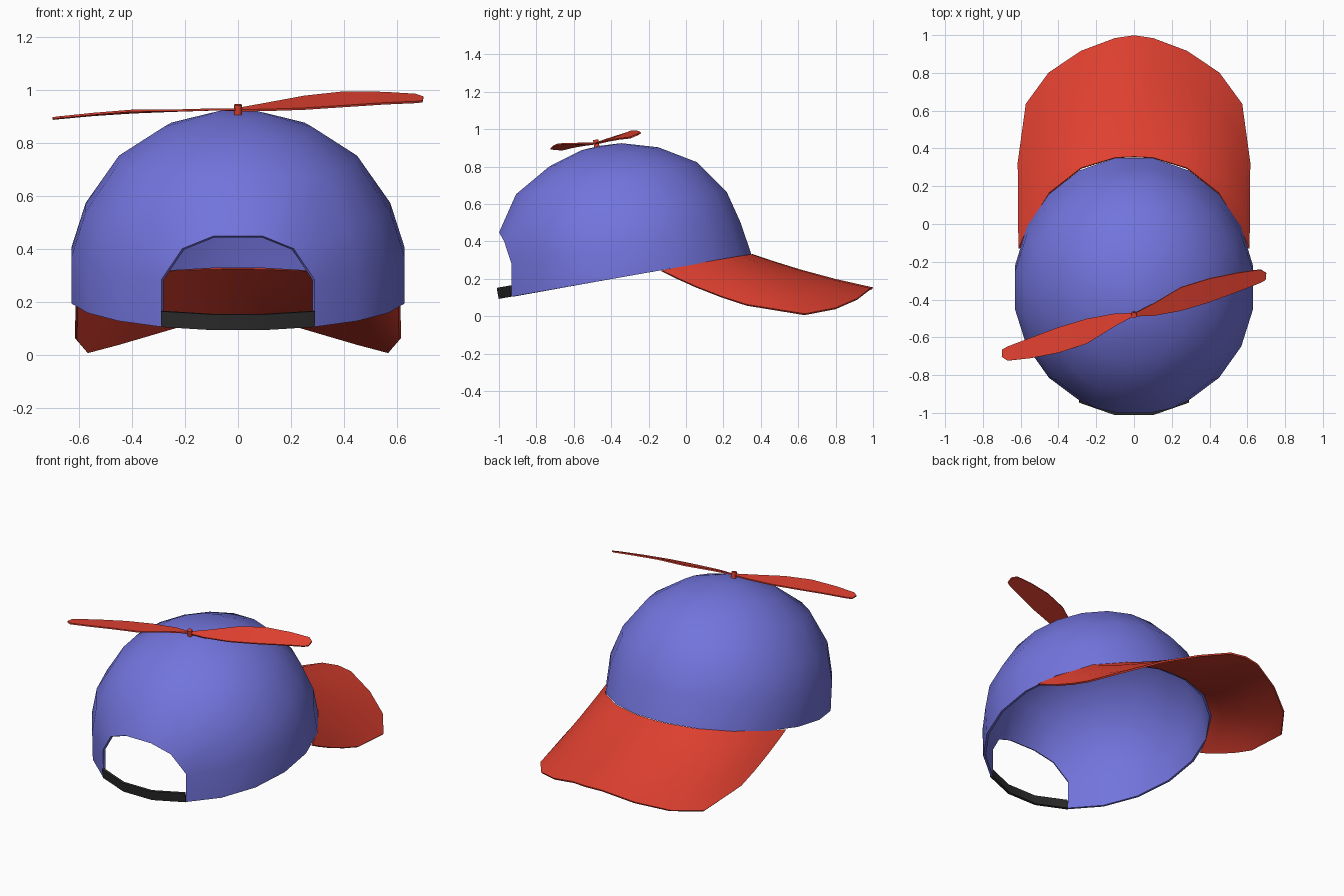
import bpy, math
from mathutils import Matrix, Vector

if "Cube" in bpy.data.objects:
    bpy.data.objects.remove(bpy.data.objects["Cube"])

# Cap frame: rim plane tipped 10 degrees, low at the opening side
TILT = Matrix.Translation((0, -0.31, 0.215)) @ Matrix.Rotation(math.radians(10), 4, 'X')


def material(name, rgb):
    m = bpy.data.materials.new(name)
    m.diffuse_color = (*rgb, 1)
    m.use_nodes = True
    m.node_tree.nodes["Principled BSDF"].inputs["Base Color"].default_value = m.diffuse_color
    return m


BLUE = material("blue_cloth", (0.17, 0.175, 0.72))
RED = material("red_plastic", (0.75, 0.052, 0.03))
DARK = material("dark_strap", (0.026, 0.026, 0.026))


def build(name, verts, faces, mat, thickness, offset, tilt=True):
    """Thin shell: mesh, optional tilt, solidify, smooth by angle."""
    me = bpy.data.meshes.new(name)
    me.from_pydata([(TILT @ Vector(v)) if tilt else v for v in verts], [], faces)
    me.materials.append(mat)
    ob = bpy.data.objects.new(name, me)
    bpy.context.collection.objects.link(ob)
    bpy.ops.object.select_all(action='DESELECT')
    ob.select_set(True)
    bpy.context.view_layer.objects.active = ob
    if thickness:
        s = ob.modifiers.new("shell", 'SOLIDIFY')
        s.thickness, s.offset = thickness, offset
        bpy.ops.object.modifier_apply(modifier=s.name)
    bpy.ops.object.shade_smooth_by_angle(angle=math.radians(40))
    return ob


def grid(rows):
    """Vertices and quads from equally long rows of points."""
    n = len(rows[0])
    faces = [(i * n + j, i * n + j + 1, (i + 1) * n + j + 1, (i + 1) * n + j)
             for i in range(len(rows) - 1) for j in range(n - 1)]
    return [p for r in rows for p in r], faces


# Crown: elliptical rings (height, x radius, y radius, y centre)
N = 20
RINGS = [(0, .637, .693, -.015), (.176, .637, .663, -.012), (.35, .582, .626, -.02),
         (.535, .455, .498, -.022), (.65, .283, .300, -.017), (.706, .10, .11, -.02)]


def ring_point(ring, j, grow=0.0):
    u, rx, ry, c = ring
    a = math.radians(-90 + 9 + 18 * j)
    return ((rx + grow) * math.cos(a), c + (ry + grow) * math.sin(a), u)


verts = [ring_point(r, j) for r in RINGS for j in range(N)]
faces = []
for i in range(len(RINGS) - 1):
    for j in range(N):
        if i < 2 and j in (N - 2, N - 1, 0):      # opening above the strap
            continue
        k = (j + 1) % N
        faces.append((i * N + j, i * N + k, (i + 1) * N + k, (i + 1) * N + j))
top = (len(RINGS) - 1) * N
verts.append((0, -.025, .712))
faces += [(top + j, top + (j + 1) % N, top + N) for j in range(N)]
# round the upper corners of the opening
verts[2 * N + 1] = (.21, -.62, .298)
verts[2 * N + N - 2] = (-.21, -.62, .298)
# drop the unused points inside the opening
used = sorted({v for f in faces for v in f})
remap = {v: i for i, v in enumerate(used)}
build("crown", [verts[v] for v in used],
      [[remap[v] for v in f] for f in faces], BLUE, .014, -1)

# Strap across the bottom of the opening
strap_ring = lambda h: [ring_point((h, *RINGS[0][1:]), j, .003) for j in (-2, -1, 0, 1)]
build("strap", *grid([strap_ring(0), strap_ring(.06)]), DARK, .014, -1)

# Brim: right half of inner and outer edges, mirrored, lofted with a slight sag
INNER = [(0, .355, .328), (.1, .35, .327), (.28, .295, .32), (.445, .165, .298),
         (.56, -.02, .265), (.608, -.13, .243)]
OUTER = [(0, .998, .15), (.1, .983, .145), (.28, .915, .092), (.45, .8, .042),
         (.57, .635, .01), (.612, .325, .06)]


def mirrored(half):
    return [Vector((-x, y, z)) for x, y, z in half[:0:-1]] + [Vector(p) for p in half]


brim_rows = []
for t in (0, .15, .4, .7, 1):
    sag = Vector((0, 0, -.05 * t * (1 - t)))
    brim_rows.append([a.lerp(b, t) + sag for a, b in zip(mirrored(INNER), mirrored(OUTER))])
build("brim", *grid(brim_rows), RED, .01, 0, tilt=False)

# Propeller blades: twisted strips, the second turned half way round the hub
BACK = [(.01, .012, .002), (.1, .06, .01), (.25, .152, .022), (.4, .2, .03),
        (.55, .23, .023), (.67, .245, .013), (.70, .225, .006)]
FRONT = [(.01, -.008, -.003), (.1, -.006, -.002), (.25, .022, -.002), (.4, .068, 0),
         (.55, .125, 0), (.67, .172, -.003), (.697, .188, -.003)]
HUB = Vector((0, -.044, .73))
for side, s in (("right", 1), ("left", -1)):
    rows = [[HUB + Vector((s * x, s * y, z)) for x, y, z in edge] for edge in (FRONT, BACK)]
    build("propeller_blade_" + side, *grid(rows), RED, .008, 0)

# Propeller hub: short pin standing on the crown
M = 10
pin = [(HUB.x + .015 * math.cos(2 * math.pi * j / M),
        HUB.y + .015 * math.sin(2 * math.pi * j / M), HUB.z + h)
       for h in (-.03, .018) for j in range(M)]
pin_faces = [(j, (j + 1) % M, M + (j + 1) % M, M + j) for j in range(M)]
pin_faces += [tuple(range(M - 1, -1, -1)), tuple(range(M, 2 * M))]
build("propeller_hub", pin, pin_faces, RED, 0, 0)
